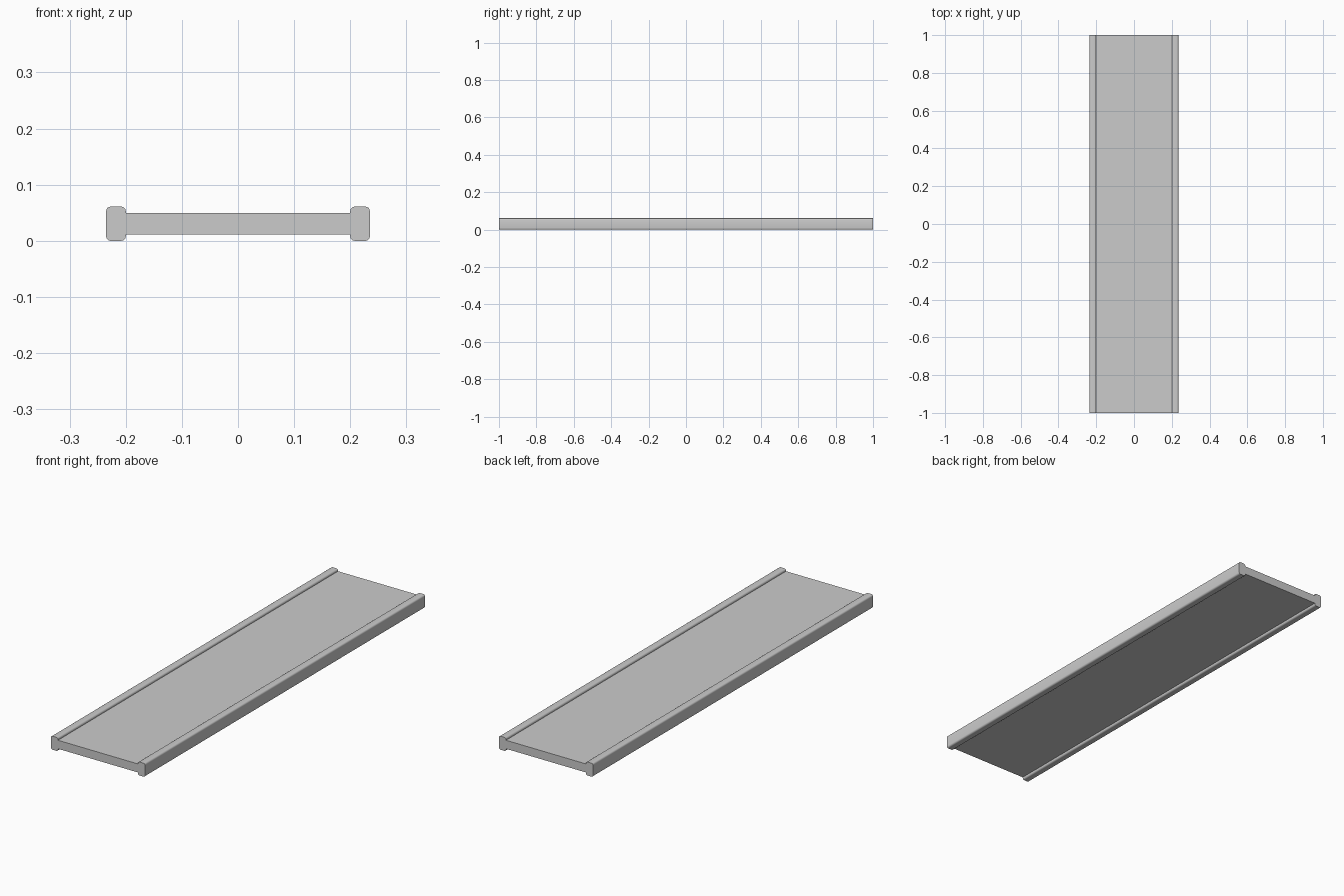
import bpy, math

if "Cube" in bpy.data.objects:
    bpy.data.objects.remove(bpy.data.objects["Cube"])

HALF_LEN = 1.0


def extrude_y(name, profile):
    """Closed x-z profile extruded along the whole length."""
    n = len(profile)
    verts = [(x, y, z) for y in (-HALF_LEN, HALF_LEN) for x, z in profile]
    faces = [tuple(range(n)), tuple(reversed(range(n, 2 * n)))]
    faces += [(i, i + n, (i + 1) % n + n, (i + 1) % n) for i in range(n)]
    mesh = bpy.data.meshes.new(name)
    mesh.from_pydata(verts, [], faces)
    mesh.update()
    obj = bpy.data.objects.new(name, mesh)
    bpy.context.collection.objects.link(obj)
    return obj


def rounded_rect(cx, cz, w, h, r, steps=4):
    """Counter-clockwise rectangle with rounded corners."""
    pts = []
    for k, (sx, sz) in enumerate([(1, 1), (-1, 1), (-1, -1), (1, -1)]):
        for i in range(steps + 1):
            a = math.pi / 2 * (k + i / steps)
            pts.append((cx + sx * (w / 2 - r) + r * math.cos(a),
                        cz + sz * (h / 2 - r) + r * math.sin(a)))
    return pts


# Flat centre board
extrude_y("board", [(0.2, 0.0115), (0.2, 0.05), (-0.2, 0.05), (-0.2, 0.0115)])

# Rounded rails along both long edges
for side, name in ((-1, "left_rail"), (1, "right_rail")):
    rail = extrude_y(name, rounded_rect(side * 0.2175, 0.0305, 0.035, 0.061, 0.008))
    bpy.ops.object.select_all(action='DESELECT')
    rail.select_set(True)
    bpy.context.view_layer.objects.active = rail
    bpy.ops.object.shade_smooth_by_angle(angle=math.radians(35))
